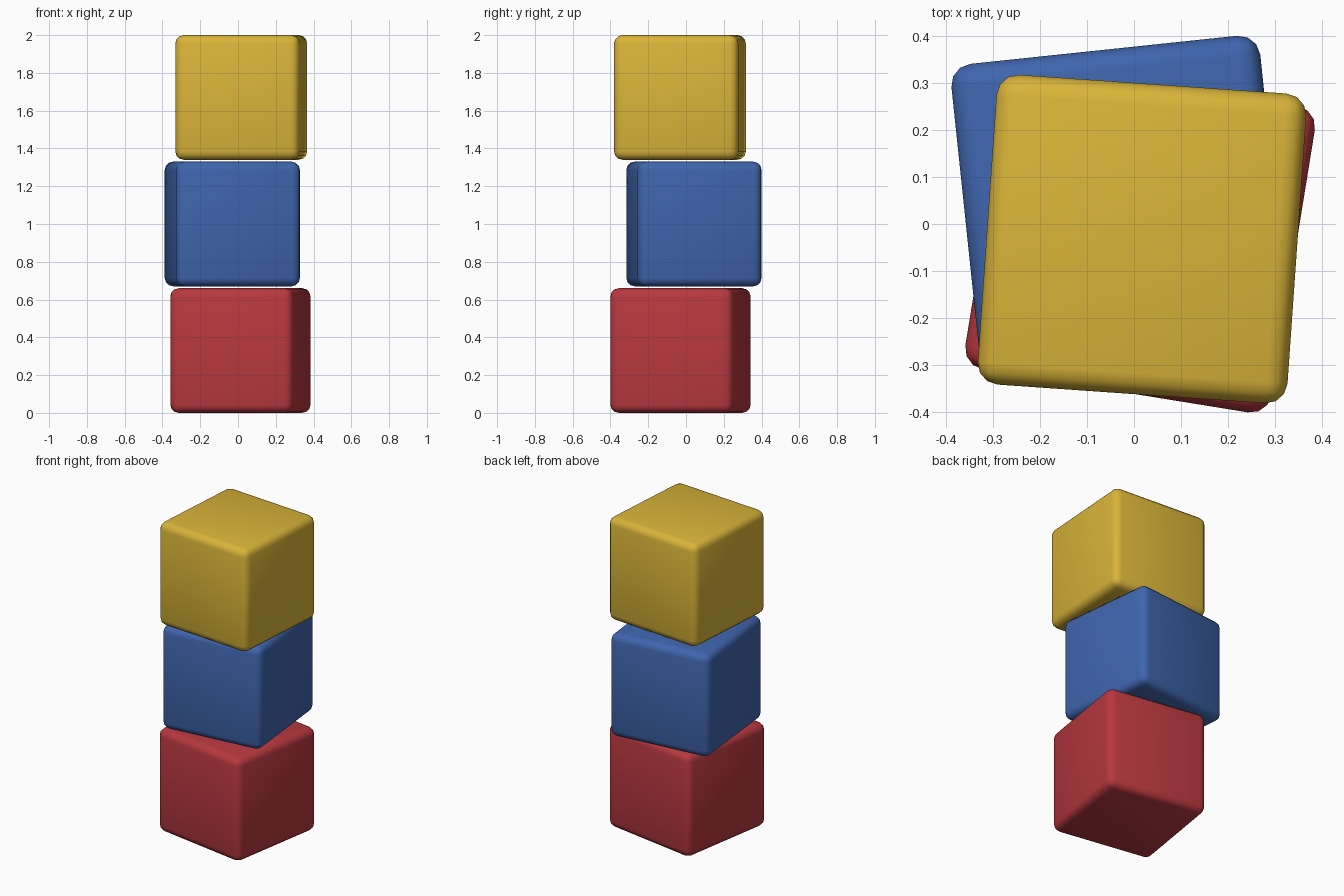
import bpy, bmesh, math

if "Cube" in bpy.data.objects:
    bpy.data.objects.remove(bpy.data.objects["Cube"])

SIZE, BEVEL, PITCH = 0.66, 0.045, 0.67


def block(name, level, x, y, turn, colour):
    """Rounded cube, turned a little on the stack."""
    bm = bmesh.new()
    bmesh.ops.create_cube(bm, size=SIZE)
    bmesh.ops.bevel(bm, geom=bm.edges[:], offset=BEVEL, segments=3,
                    profile=0.5, affect='EDGES')
    bmesh.ops.recalc_face_normals(bm, faces=bm.faces[:])
    for f in bm.faces:
        f.smooth = True
    mesh = bpy.data.meshes.new(name)
    bm.to_mesh(mesh)
    bm.free()
    mat = bpy.data.materials.new(name + "_paint")
    mat.diffuse_color = (*colour, 1)
    mat.use_nodes = True
    mat.node_tree.nodes["Principled BSDF"].inputs["Base Color"].default_value = mat.diffuse_color
    mesh.materials.append(mat)
    ob = bpy.data.objects.new(name, mesh)
    ob.location = (x, y, SIZE / 2 + level * PITCH)
    ob.rotation_euler.z = math.radians(turn)
    bpy.context.collection.objects.link(ob)
    return ob


# Three stacked toy blocks, bottom to top
block("bottom_block", 0, 0.013, -0.029, -9.2, (0.48, 0.04, 0.05))
block("middle_block", 1, -0.030, 0.042, 6.0, (0.05, 0.13, 0.42))
block("top_block", 2, 0.017, -0.032, -4.0, (0.70, 0.46, 0.04))
